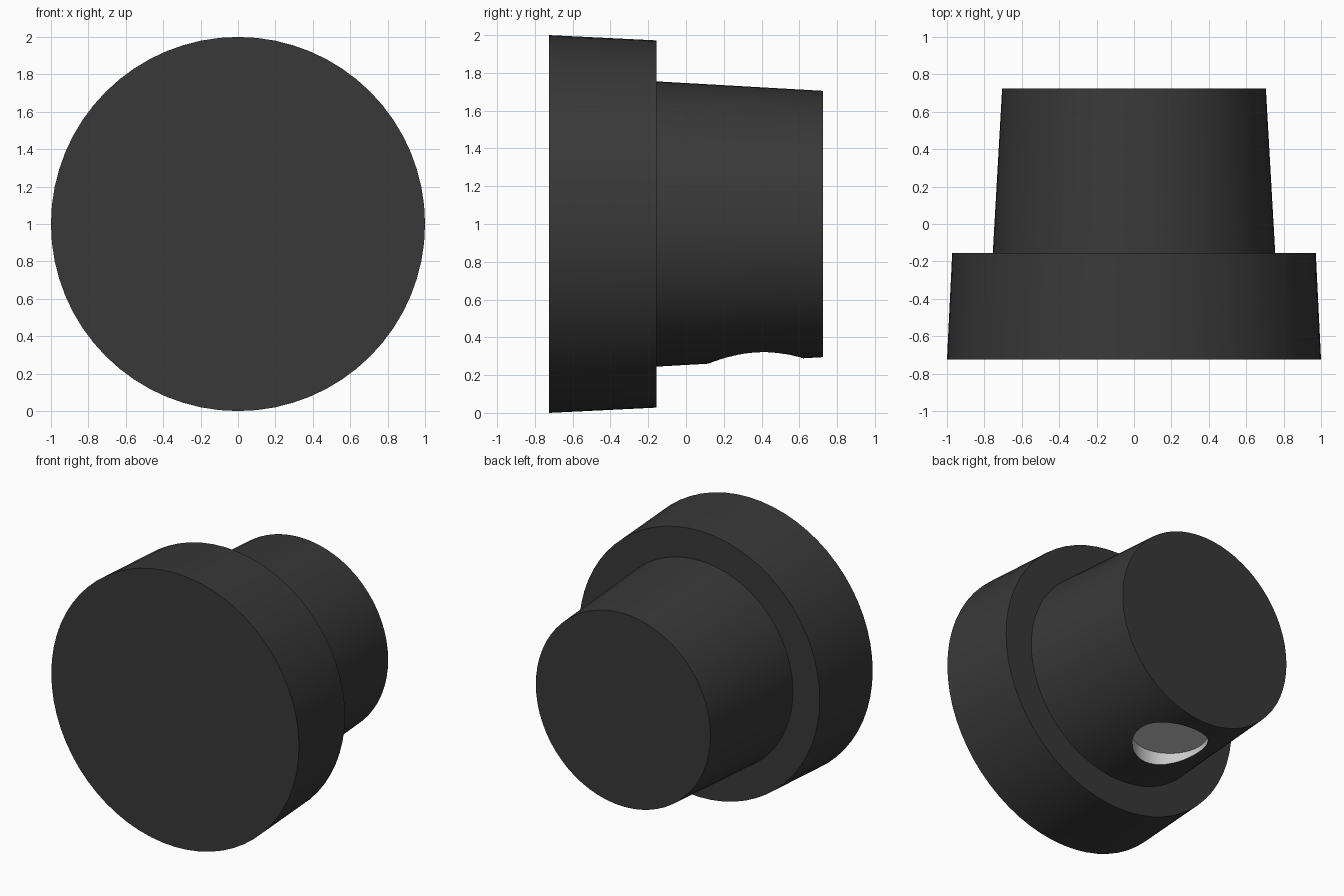
import bpy, bmesh, math

if "Cube" in bpy.data.objects:
    bpy.data.objects.remove(bpy.data.objects["Cube"])

SEGMENTS = 64


def material(name, value):
    mat = bpy.data.materials.new(name)
    mat.diffuse_color = (value, value, value, 1)
    mat.use_nodes = True
    mat.node_tree.nodes["Principled BSDF"].inputs["Base Color"].default_value = mat.diffuse_color
    return mat


black = material("black_plastic", 0.04)
grey = material("bare_grey", 0.8)


def make_object(name, bm, mat_index=0):
    bmesh.ops.recalc_face_normals(bm, faces=bm.faces)
    for face in bm.faces:
        face.material_index = mat_index
    mesh = bpy.data.meshes.new(name)
    bm.to_mesh(mesh)
    bm.free()
    mesh.materials.append(black)
    mesh.materials.append(grey)
    obj = bpy.data.objects.new(name, mesh)
    bpy.context.collection.objects.link(obj)
    return obj


# Knob: wide tapered cap and narrower tapered shaft, turned around the y axis
profile = [(1.0, -0.725), (0.972, -0.155), (0.755, -0.155), (0.705, 0.725)]
bm = bmesh.new()
rings = []
for radius, y in profile:
    angles = [2 * math.pi * i / SEGMENTS for i in range(SEGMENTS)]
    rings.append([bm.verts.new((radius * math.cos(a), y, 1 + radius * math.sin(a)))
                  for a in angles])
for a, b in zip(rings, rings[1:]):
    for i in range(SEGMENTS):
        j = (i + 1) % SEGMENTS
        bm.faces.new((a[i], a[j], b[j], b[i]))
bm.faces.new(rings[0])
bm.faces.new(rings[-1])
knob = make_object("knob", bm)

# Blind round hole in the underside of the shaft
bm = bmesh.new()
bmesh.ops.create_cone(bm, cap_ends=True, segments=48, radius1=0.25, radius2=0.25, depth=0.3)
bmesh.ops.translate(bm, verts=bm.verts, vec=(0, 0.37, 0.36 - 0.15))
cutter = make_object("hole_cutter", bm, 1)
cutter.hide_render = True

cut = knob.modifiers.new("hole", 'BOOLEAN')
cut.operation = 'DIFFERENCE'
cut.solver = 'EXACT'
cut.material_mode = 'INDEX'
cut.object = cutter

bpy.context.view_layer.objects.active = knob
knob.select_set(True)
bpy.ops.object.modifier_apply(modifier=cut.name)
bpy.data.objects.remove(cutter)
bpy.ops.object.shade_smooth_by_angle(angle=math.radians(30))
